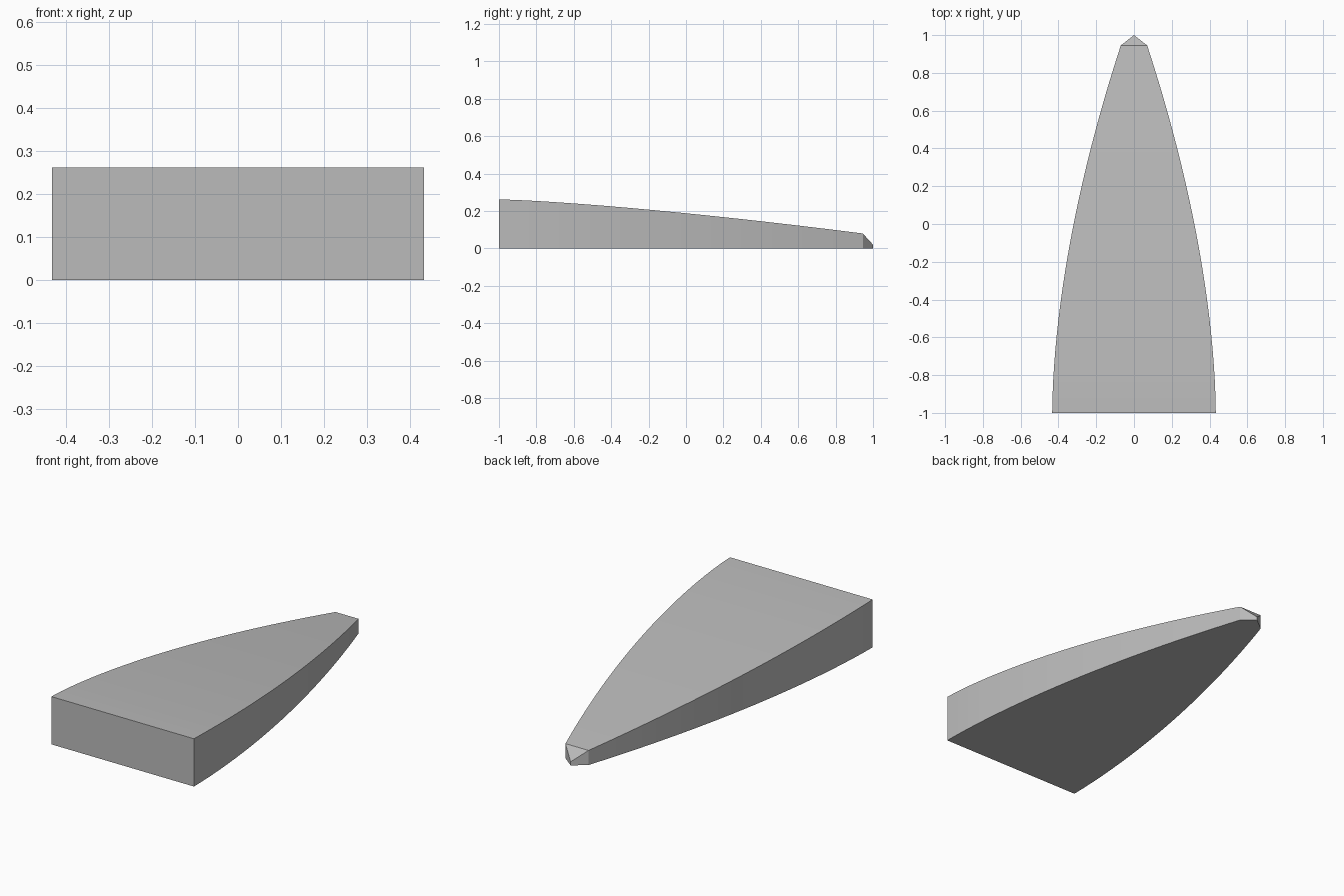
import bpy
import bmesh

if "Cube" in bpy.data.objects:
    bpy.data.objects.remove(bpy.data.objects["Cube"], do_unlink=True)

# One plain grey for the whole body
grey = bpy.data.materials.new("plain_grey")
grey.use_nodes = True
colour = (0.5, 0.5, 0.5, 1.0)
grey.diffuse_color = colour
grey.node_tree.nodes["Principled BSDF"].inputs["Base Color"].default_value = colour

START, SHOULDER, TIP = -1.0, 0.945, 1.0
STEPS = 24


def taper(wide, narrow, t, power):
    """Ease from wide to narrow, flat at first and steeper at the end."""
    return wide - (wide - narrow) * t ** power


bm = bmesh.new()

# Rectangular sections, tapering in plan and in height
sections = []
for i in range(STEPS + 1):
    t = i / STEPS
    y = START + (SHOULDER - START) * t
    w = taper(0.433, 0.07, t, 1.75)
    h = taper(0.262, 0.08, t, 1.35)
    corners = [(-w, 0), (w, 0), (w, h), (-w, h)]
    sections.append([bm.verts.new((x, y, z)) for x, z in corners])

for a, b in zip(sections, sections[1:]):
    for k in range(4):
        n = (k + 1) % 4
        bm.faces.new((a[k], a[n], b[n], b[k]))
bm.faces.new(sections[0])

# Bevelled nose, closing on a short upright edge
low = bm.verts.new((0, TIP, 0))
high = bm.verts.new((0, TIP, 0.02))
left_low, right_low, right_high, left_high = sections[-1]
bm.faces.new((left_high, right_high, high))
bm.faces.new((left_low, right_low, low))
bm.faces.new((right_low, right_high, high, low))
bm.faces.new((left_low, left_high, high, low))

bmesh.ops.recalc_face_normals(bm, faces=bm.faces)
mesh = bpy.data.meshes.new("tapered_body")
bm.to_mesh(mesh)
bm.free()
mesh.materials.append(grey)
body = bpy.data.objects.new("tapered_body", mesh)
bpy.context.collection.objects.link(body)
